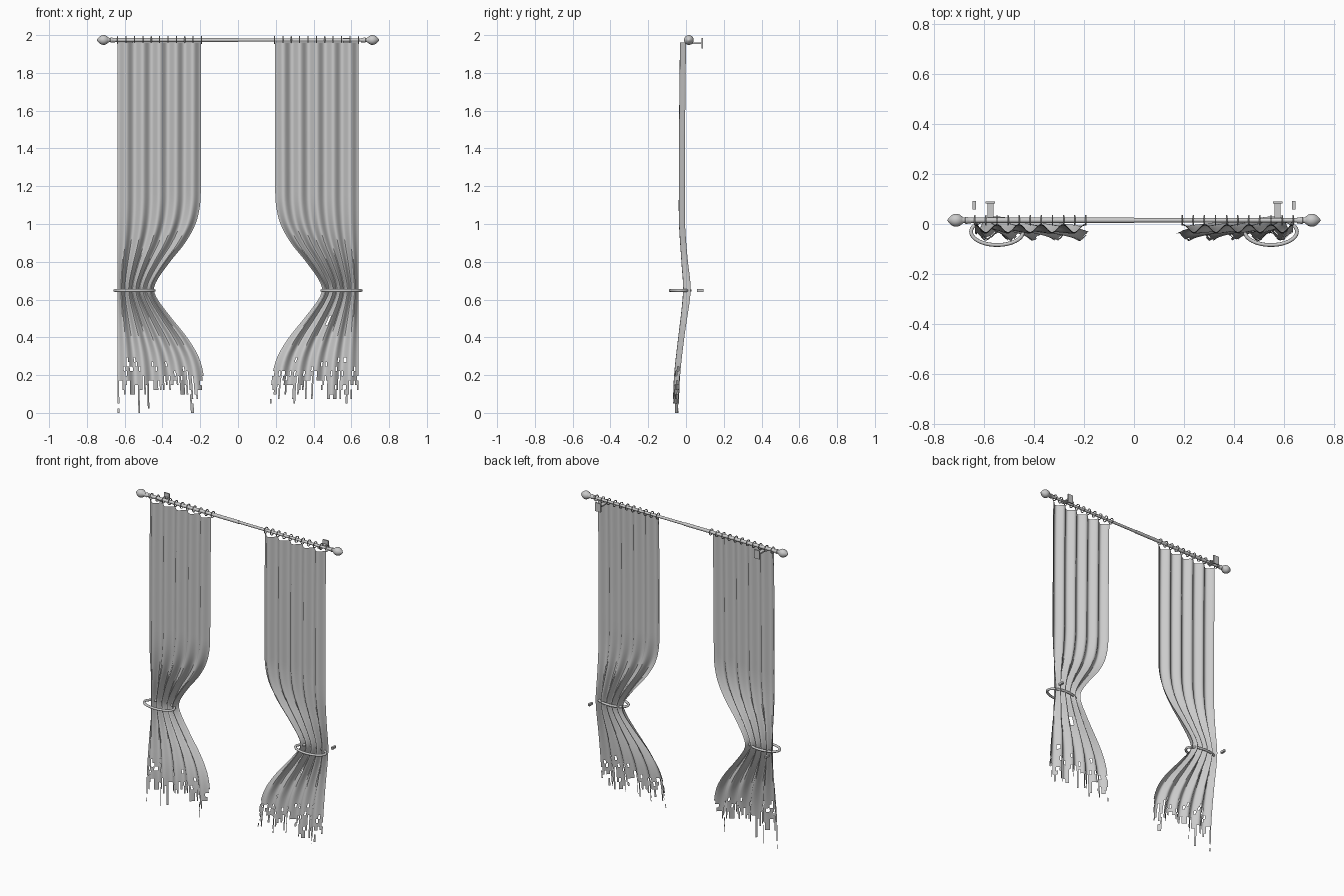
import bpy, bmesh, math, random
from mathutils import Matrix, Vector

if "Cube" in bpy.data.objects:
    bpy.data.objects.remove(bpy.data.objects["Cube"])

ROD_Y, ROD_Z = 0.015, 1.974


def make(name, bm, smooth=True):
    bmesh.ops.recalc_face_normals(bm, faces=bm.faces)
    me = bpy.data.meshes.new(name)
    bm.to_mesh(me)
    bm.free()
    ob = bpy.data.objects.new(name, me)
    bpy.context.collection.objects.link(ob)
    if smooth:
        bpy.context.view_layer.objects.active = ob
        ob.select_set(True)
        bpy.ops.object.shade_smooth_by_angle(angle=math.radians(40))
        ob.select_set(False)
    return ob


def lathe_x(name, profile, sign=1, sides=24):
    """Turn (x, radius) points around the rod axis."""
    bm = bmesh.new()
    vs = [bm.verts.new((sign * x, ROD_Y, ROD_Z + r)) for x, r in profile]
    es = [bm.edges.new(p) for p in zip(vs, vs[1:])]
    bmesh.ops.spin(bm, geom=vs + es, cent=(0, ROD_Y, ROD_Z), axis=(1, 0, 0),
                   angle=2 * math.pi, steps=sides, use_duplicate=False)
    bmesh.ops.remove_doubles(bm, verts=bm.verts, dist=1e-5)
    return make(name, bm)


def loop_tube(name, centre, u, v, r, seg=24, sides=8):
    """Closed round tube along the ellipse spanned by vectors u and v."""
    bm = bmesh.new()
    c, u, v = Vector(centre), Vector(u), Vector(v)
    n = u.cross(v).normalized()
    rings = []
    for i in range(seg):
        a = 2 * math.pi * i / seg
        p = c + u * math.cos(a) + v * math.sin(a)
        out = (v * math.cos(a) - u * math.sin(a)).cross(n).normalized()
        rings.append([bm.verts.new(p + r * (out * math.cos(b) + n * math.sin(b)))
                      for b in (2 * math.pi * k / sides for k in range(sides))])
    for i in range(seg):
        A, B = rings[i], rings[(i + 1) % seg]
        for k in range(sides):
            m = (k + 1) % sides
            bm.faces.new((A[k], B[k], B[m], A[m]))
    return make(name, bm)


def boxes(name, parts):
    bm = bmesh.new()
    for loc, size in parts:
        bmesh.ops.create_cube(bm, size=1, matrix=Matrix.Translation(loc) @ Matrix.Diagonal((*size, 1)))
    return make(name, bm, False)


def curve(pts, z):
    """Smooth interpolation through (z, value) points sorted by z."""
    if z <= pts[0][0]:
        return pts[0][1]
    for i in range(len(pts) - 1):
        (z0, a), (z1, b) = pts[i], pts[i + 1]
        if z <= z1:
            zp, p = pts[max(i - 1, 0)]
            zn, q = pts[min(i + 2, len(pts) - 1)]
            h = z1 - z0
            m0, m1 = (b - p) / (z1 - zp) * h, (q - a) / (zn - z0) * h
            t = (z - z0) / h
            return ((2 * t**3 - 3 * t**2 + 1) * a + (t**3 - 2 * t**2 + t) * m0
                    + (3 * t**2 - 2 * t**3) * b + (t**3 - t**2) * m1)
    return pts[-1][1]


INNER = [(0, .165), (.2, .182), (.3, .21), (.4, .27), (.5, .35), (.6, .425), (.65, .445),
         (.7, .43), (.8, .36), (.9, .28), (1.0, .225), (1.1, .201), (1.2, .197), (1.96, .195)]
DEPTH = [(0, -.055), (.2, -.047), (.4, -.025), (.6, .001), (.68, .004), (.8, -.007),
         (1.0, -.021), (1.2, -.022), (1.6, -.02), (1.96, -.016)]
COLS, ROWS, TOP = 56, 80, 1.96


def curtain(name, sign, seed, long_strips, lowest):
    """Pleated cloth, gathered at the tieback, with a tattered hem."""
    rnd = random.Random(seed)
    bm = bmesh.new()
    grid = []
    for j in range(ROWS + 1):
        z = TOP * j / ROWS
        xi, yc = curve(INNER, z), curve(DEPTH, z)
        row = []
        for i in range(COLS + 1):
            t = i / COLS
            fold = math.cos(2 * math.pi * 5 * t)
            amp = 0.016 + 0.004 * math.exp(-((z - .65) / .15) ** 2)
            row.append(bm.verts.new((sign * (.637 + (xi - .637) * t), yc + amp * fold, z)))
        grid.append(row)
    hem = 0.13
    for i in range(COLS):
        if rnd.random() < .75:
            hem = min(max(rnd.gauss(.135, .045), lowest + .02), .24)
        low = lowest if i in long_strips else hem
        for j in range(ROWS):
            z = TOP * j / ROWS
            hole = z < .27 and rnd.random() < .07
            if sign > 0 and i in (29, 30) and .46 < z < .5:
                hole = True
            if z >= low - .012 and not hole:
                bm.faces.new((grid[j][i], grid[j][i + 1], grid[j + 1][i + 1], grid[j + 1][i]))
    bmesh.ops.delete(bm, geom=[v for v in bm.verts if not v.link_faces], context='VERTS')
    return make(name, bm)


# Telescoping rod: thicker left tube, thinner right tube
lathe_x("rod_outer_tube", [(-.69, 0), (-.69, .0105), (.0, .0105), (.0, 0)])
lathe_x("rod_inner_tube", [(-.01, 0), (-.01, .0085), (.69, .0085), (.69, 0)])

# Finial: collar, neck, ball and pointed tip
FINIAL = [(.652, 0), (.652, .012), (.664, .012), (.667, .014), (.674, .014), (.677, .011),
          (.684, .012), (.690, .017), (.697, .022), (.706, .0255), (.715, .026),
          (.724, .0235), (.733, .018), (.740, .011), (.744, .006), (.748, 0)]

for side, s in (("left", -1), ("right", 1)):
    lathe_x(side + "_finial", FINIAL, s)
    # Curtain rings
    for k in range(11):
        x = s * (.193 + k * .0444)
        loop_tube(f"{side}_curtain_ring_{k + 1}", (x, ROD_Y, ROD_Z), (0, .0185, 0), (0, 0, .0185), .0028)
    # Wall bracket: plate, arm and saddle under the rod
    boxes(side + "_wall_bracket", [((s * .575, .086, 1.957), (.038, .008, .056)),
                                   ((s * .575, .050, 1.957), (.024, .066, .008))])
    # Tieback ring and its wall hook
    loop_tube(side + "_tieback", (s * .548, -.031, .648), (.104, 0, 0), (0, .053, 0), .0075, 48, 10)
    boxes(side + "_tieback_hook", [((s * .639, .076, .648), (.014, .034, .014))])

curtain("left_curtain", -1, 4, (0, 13, 46, 47), 0.0)
curtain("right_curtain", 1, 9, (7, 40, 55), 0.045)
